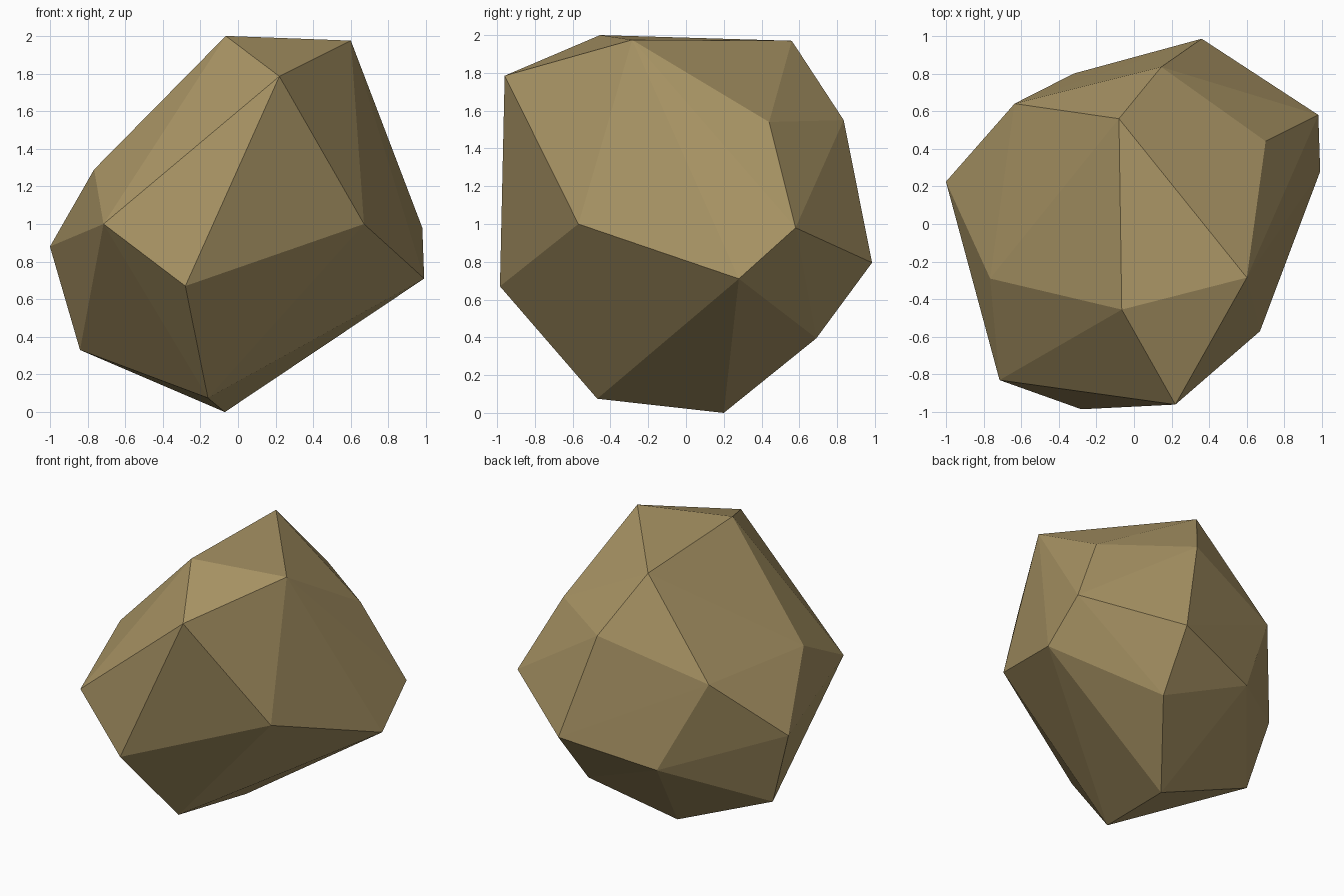
import bpy, bmesh

if "Cube" in bpy.data.objects:
    bpy.data.objects.remove(bpy.data.objects["Cube"])

# One flat colour for the whole stone
mat = bpy.data.materials.new("tan stone")
mat.diffuse_color = (0.40, 0.30, 0.13, 1)
mat.use_nodes = True
mat.node_tree.nodes["Principled BSDF"].inputs["Base Color"].default_value = mat.diffuse_color

# Corner points of the faceted boulder, from crown to base
crown = [(-.065, -.455, 2), (.6, -.285, 1.975), (-.08, .56, 1.97), (.22, -.96, 1.785)]
shoulder = [(.7, .44, 1.54), (.145, .835, 1.55), (-.765, -.29, 1.29), (-.635, .64, 1.32)]
waist = [(-.715, -.83, 1), (.67, -.57, 1), (.98, .58, .98), (-1, .225, .88),
         (.36, .985, .795), (.99, .28, .71), (-.28, -.985, .67), (-.32, .8, .66)]
base = [(.32, .69, .395), (-.84, .18, .33), (-.16, -.47, .075), (-.07, .2, 0)]

# Boulder: flat-faced convex hull around the corners
bm = bmesh.new()
for p in crown + shoulder + waist + base:
    bm.verts.new(p)
bmesh.ops.convex_hull(bm, input=bm.verts[:])
bmesh.ops.recalc_face_normals(bm, faces=bm.faces[:])
mesh = bpy.data.meshes.new("boulder")
bm.to_mesh(mesh)
bm.free()
mesh.materials.append(mat)
boulder = bpy.data.objects.new("boulder", mesh)
bpy.context.collection.objects.link(boulder)
